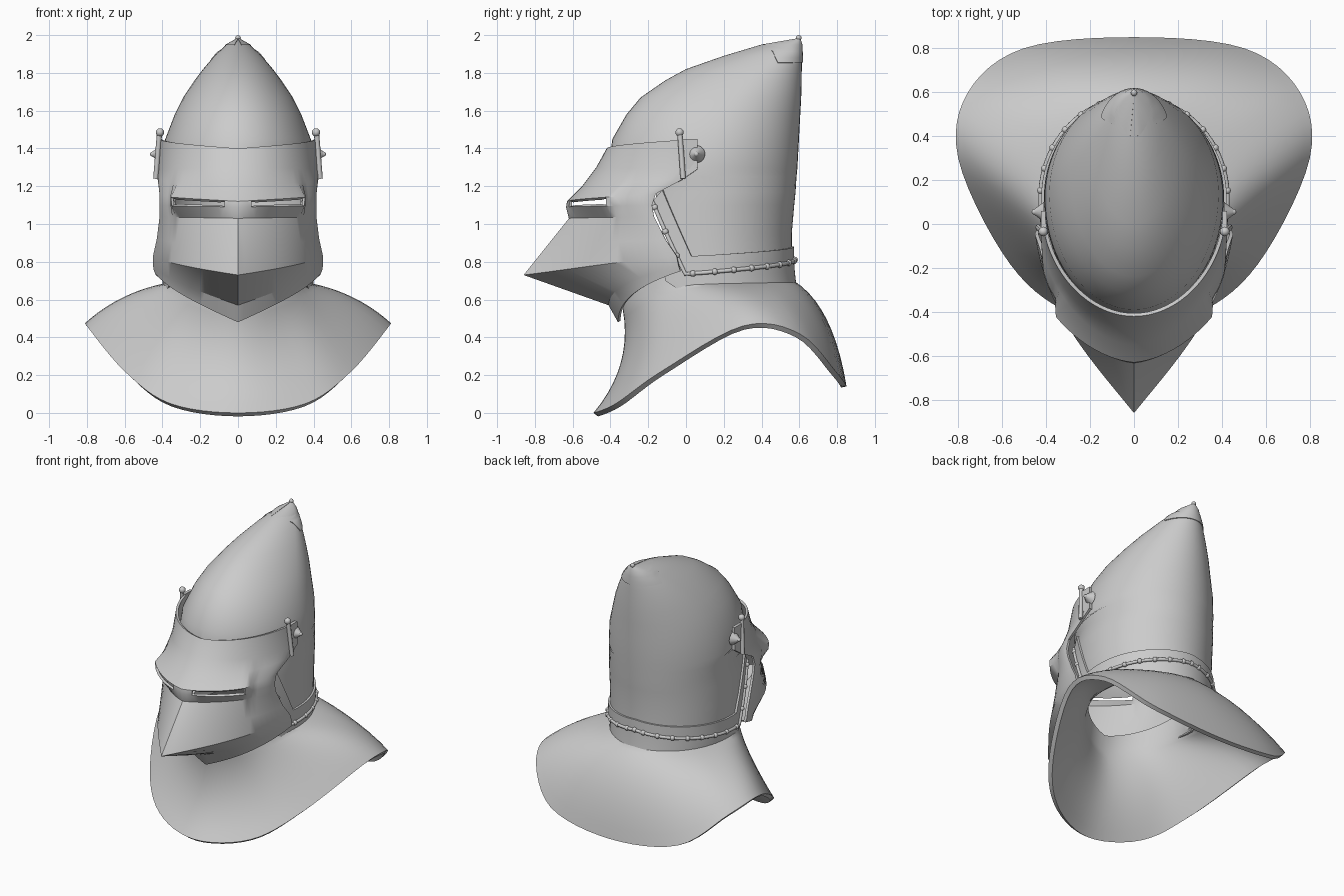
import bpy, bmesh
from math import sin, cos, pi, acos
from mathutils import Vector

if "Cube" in bpy.data.objects:
    bpy.data.objects.remove(bpy.data.objects["Cube"])

steel = bpy.data.materials.new("grey_steel")
steel.use_nodes = True
steel.diffuse_color = (0.6, 0.6, 0.6, 1)
steel.node_tree.nodes["Principled BSDF"].inputs["Base Color"].default_value = (0.6, 0.6, 0.6, 1)


def activate(ob):
    bpy.ops.object.select_all(action='DESELECT')
    ob.select_set(True)
    bpy.context.view_layer.objects.active = ob


def finish(ob, angle=0.6):
    activate(ob)
    for m in list(ob.modifiers):
        bpy.ops.object.modifier_apply(modifier=m.name)
    ob.data.materials.clear()
    ob.data.materials.append(steel)
    bpy.ops.object.shade_smooth_by_angle(angle=angle)


def loft(name, rows, thick, skip=lambda r, c: False, angle=0.6):
    """Skin the rows of the left half, mirror it and give it thickness inwards."""
    bm = bmesh.new()
    grid = [[bm.verts.new(p) for p in row] for row in rows]
    for r in range(len(rows) - 1):
        for c in range(len(rows[0]) - 1):
            if not skip(r, c):
                bm.faces.new((grid[r][c], grid[r][c + 1], grid[r + 1][c + 1], grid[r + 1][c]))
    bmesh.ops.remove_doubles(bm, verts=bm.verts, dist=0.0005)
    bm.normal_update()
    facing = 0
    for f in bm.faces:
        out = f.calc_center_median() - Vector((0, 0.1, 0))
        out.z = 0
        facing += f.normal.dot(out) * f.calc_area()
    if facing < 0:
        bmesh.ops.reverse_faces(bm, faces=bm.faces)
    me = bpy.data.meshes.new(name)
    bm.to_mesh(me)
    bm.free()
    ob = bpy.data.objects.new(name, me)
    bpy.context.collection.objects.link(ob)
    ob.modifiers.new("mirror", 'MIRROR').merge_threshold = 0.001
    if thick:
        s = ob.modifiers.new("thickness", 'SOLIDIFY')
        s.thickness, s.offset = thick, -1
    finish(ob, angle)
    return ob


def oval(t, hw, yf, yb, yc):
    """Point on an egg-shaped plan: t = 0 at the front, pi at the back."""
    r = yc - yf if cos(t) > 0 else yb - yc
    return hw * sin(t), yc - r * cos(t)


def arc(z, yf, yb, hw, yc, edge=None, z_back=None, grow=0, n=28):
    """Half oval running from the given front edge to the back."""
    t0 = 0 if edge is None else acos((yc - edge) / (yc - yf))
    row = []
    for i in range(n + 1):
        f = i / n
        x, y = oval(t0 + (pi - t0) * f, hw + grow, yf - grow, yb + grow, yc)
        row.append(Vector((x, y, z + ((z_back or z) - z) * f)))
    return row


def tube(name, pts, radius):
    cu = bpy.data.curves.new(name, 'CURVE')
    cu.dimensions = '3D'
    cu.bevel_depth, cu.bevel_resolution, cu.use_fill_caps = radius, 2, True
    sp = cu.splines.new('POLY')
    sp.points.add(len(pts) - 1)
    for p, q in zip(sp.points, pts):
        p.co = (*q, 1)
    ob = bpy.data.objects.new(name, cu)
    bpy.context.collection.objects.link(ob)
    activate(ob)
    bpy.ops.object.convert(target='MESH')
    finish(bpy.context.object, 0.9)


def ball(name, loc, radius):
    bpy.ops.mesh.primitive_uv_sphere_add(segments=12, ring_count=8, radius=radius, location=loc)
    bpy.context.object.name = name
    finish(bpy.context.object, 0.9)


# Pointed skull with the face opening in its lower front
skull = [(1.98, .59, .6, .003, .595), (1.95, .40, .61, .06, .54), (1.89, .2, .613, .125, .46),
         (1.82, 0, .613, .185, .38), (1.76, -.11, .612, .23, .32), (1.67, -.24, .61, .29, .24),
         (1.58, -.315, .605, .335, .18), (1.45, -.39, .598, .385, .14), (1.3, -.41, .59, .405, .12),
         (1.25, -.41, .585, .408, .12, -.3), (1.17, -.41, .58, .41, .12, -.16),
         (1.1, -.41, .573, .41, .12, -.16), (.95, -.41, .56, .41, .12, -.1),
         (.74, -.41, .56, .41, .12, -.01, .81)]
loft("skull", [arc(*r) for r in skull], 0.02, angle=0.9)

# Thin plate and knob on the peak
tip = [(1.982, .59, .6, .003, .595), (1.95, .40, .61, .06, .54, .405),
       (1.915, .28, .612, .1, .49, .46), (1.88, .17, .613, .134, .45, .49),
       (1.855, .09, .613, .155, .42, .53)]
loft("peak_plate", [arc(*r, grow=.006, n=16) for r in tip], 0.006)
ball("peak_knob", (0, .597, 1.985), .015)


# Raised border along the opening and the lower rim, with its cord and beads
def rim(t0, z0, t1, z1, z2, hw):
    pts = []
    for i in range(37):
        if i < 12:
            f = i / 12
            t, z = t0 + (t1 - t0) * f, z0 + (z1 - z0) * f
        else:
            f = (i - 12) / 24
            t, z = t1 + (pi - t1) * f, z1 + (z2 - z1) * f
        g = hw - .41
        x, y = oval(t, hw, -.41 - g, .56 + g, .12)
        pts.append(Vector((x, y, z)))
    return pts


cord = rim(.99, 1.12, 1.342, .735, .81, .425)
loft("rim_border", [rim(1.10, 1.18, 1.40, .83, .88, .422), rim(.99, 1.12, 1.342, .735, .81, .422)], .018)
flip = Vector((-1, 1, 1))
tube("rim_cord", cord + [p * flip for p in reversed(cord[:-1])], .011)
for i in (1, 5, 9, 13, 16, 19, 22, 25, 28, 31, 34):
    for side in (1, -1):
        ball("rim_bead", cord[i] * Vector((side, 1, 1)), .017)
ball("rim_bead", cord[-1], .017)

# Visor: front y z, two plan controls, rear x y z, outward push of the sight
visor = [(-.42, 1.40, .22, -.42, .41, -.2, .42, .05, 1.45, 0),
         (-.475, 1.30, .22, -.475, .42, -.24, .425, .06, 1.29, 0),
         (-.55, 1.20, .22, -.54, .43, -.25, .425, -.02, 1.235, 0),
         (-.58, 1.12, .22, -.56, .43, -.3, .415, -.16, 1.16, .05),
         (-.59, 1.09, .22, -.56, .43, -.3, .415, -.18, 1.10, .045),
         (-.62, 1.03, .2, -.56, .42, -.3, .415, -.17, 1.04, 0),
         (-.74, .88, .21, -.58, .41, -.35, .43, -.11, .92, 0),
         (-.86, .73, .22, -.59, .40, -.4, .45, -.05, .83, 0),
         (-.41, .57, .2, -.41, .39, -.32, .45, -.04, .78, 0),
         (-.36, .48, .2, -.36, .39, -.3, .445, -.03, .75, 0)]
COLS = 20


def visor_row(yf, zf, ax, ay, bx, by, xr, yr, zr, push):
    row = []
    for i in range(COLS + 1):
        u = i / COLS
        v = 1 - u
        a, b, c, d = v ** 3, 3 * u * v * v, 3 * u * u * v, u ** 3
        p = Vector((b * ax + c * bx + d * xr, a * yf + b * ay + c * by + d * yr, 0))
        amount = push * min(1, max(0, (.65 - u) / .1))
        p += (p + Vector((0, .1, 0))).normalized() * amount
        p.z = zf + (zr - zf) * u
        row.append(p)
    return row


loft("visor", [visor_row(*r) for r in visor], .016,
     skip=lambda r, c: r == 3 and 2 <= c < 11, angle=0.5)

# Visor pivots: hinge plate, pin with a ball end, conical boss
for side in (1, -1):
    bpy.ops.mesh.primitive_cube_add(size=1, location=(side * .413, .02, 1.37))
    plate = bpy.context.object
    plate.name = "hinge_plate"
    plate.scale = (.02, .08, .16)
    finish(plate)
    tube("hinge_pin", [(side * .435, -.015, 1.24), (side * .415, -.033, 1.49)], .014)
    ball("hinge_pin_ball", (side * .413, -.034, 1.485), .022)
    bpy.ops.mesh.primitive_cone_add(vertices=20, radius1=.046, radius2=.012, depth=.045,
                                    location=(side * .432, .055, 1.37), rotation=(0, side * pi / 2, 0))
    bpy.context.object.name = "pivot_boss"
    finish(bpy.context.object)
    ball("pivot_rivet", (side * .453, .055, 1.37), .013)

# Neck collar under the rim
loft("neck_collar", [arc(.77, -.35, .572, .402, .12, -.12, .82),
                     arc(.70, -.35, .575, .402, .12, -.11, .76),
                     arc(.645, -.35, .582, .402, .12, -.03, .695)], .02)

# Flared mantle: angle, edge point, bulge point
keys = [(0, (0, -.49, .0), (0, -.28, .25)), (.5, (.36, -.37, .05), (.25, -.2, .35)),
        (.95, (.6, -.13, .22), (.42, -.1, .47)), (1.57, (.8, .3, .46), (.62, .2, .62)),
        (2.1, (.755, .6, .42), (.6, .5, .63)), (2.6, (.5, .8, .21), (.42, .7, .6)),
        (pi, (0, .85, .14), (0, .78, .57))]


def spline(p0, p1, p2, p3, f):
    return p1 + (p2 - p0) * (f / 2) + (p0 * 2 - p1 * 5 + p2 * 4 - p3) * (f * f / 2) \
        + (p1 * 3 - p0 - p2 * 3 + p3) * (f ** 3 / 2)


def key_point(k, which):
    if k < 0:
        return Vector(keys[-k][which]) * flip
    if k >= len(keys):
        return Vector(keys[2 * len(keys) - 2 - k][which]) * flip
    return Vector(keys[k][which])


STEPS = 6
columns = []
for k in range(len(keys) - 1):
    for s in range(STEPS + (k == len(keys) - 2)):
        f = s / STEPS
        t = keys[k][0] + (keys[k + 1][0] - keys[k][0]) * f
        edge, bulge = [spline(*[key_point(k + j, w) for j in (-1, 0, 1, 2)], f) for w in (1, 2)]
        x, y = oval(t, .39, -.335, .57, .12)
        neck = Vector((x, y, .55 + .12 * min(1, t / 1.3) + .03 * t / pi))
        col = [Vector((x * .96, (y - .12) * .96 + .12, neck.z + .11))]
        for i in range(11):
            g = i / 10
            col.append(neck * (1 - g) ** 2 + bulge * (2 * g * (1 - g)) + edge * g * g)
        columns.append(col)
loft("mantle", [list(r) for r in zip(*columns)], .03, angle=0.9)
